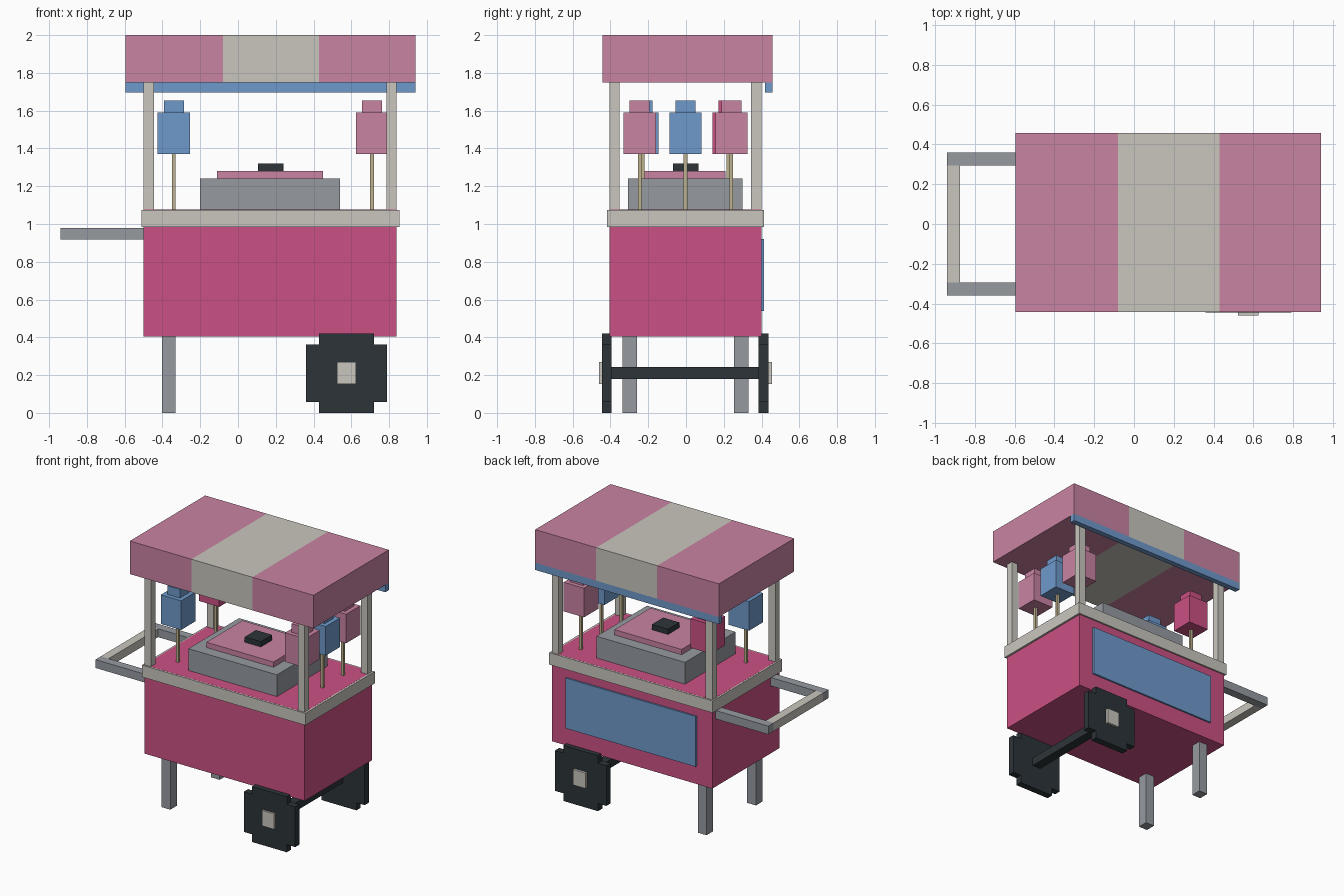
import bpy, bmesh
from mathutils import Vector

if "Cube" in bpy.data.objects:
    bpy.data.objects.remove(bpy.data.objects["Cube"], do_unlink=True)


def material(name, rgb):
    """Flat material from an 8-bit sRGB colour."""
    lin = [((c / 255 + 0.055) / 1.055) ** 2.4 for c in rgb] + [1.0]
    mat = bpy.data.materials.new(name)
    mat.diffuse_color = lin
    mat.use_nodes = True
    bsdf = next(n for n in mat.node_tree.nodes if n.type == 'BSDF_PRINCIPLED')
    bsdf.inputs["Base Color"].default_value = lin
    return mat


magenta = material("magenta", (203, 81, 132))
pink = material("pale pink", (202, 131, 164))
cream = material("cream", (201, 198, 190))
blue = material("blue", (111, 154, 204))
grey = material("grey", (150, 155, 161))
dark = material("charcoal", (44, 52, 57))
tan = material("tan", (190, 178, 142))


def finish(name, bm, *mats):
    bmesh.ops.recalc_face_normals(bm, faces=bm.faces[:])
    mesh = bpy.data.meshes.new(name)
    bm.to_mesh(mesh)
    bm.free()
    for m in mats:
        mesh.materials.append(m)
    obj = bpy.data.objects.new(name, mesh)
    bpy.context.collection.objects.link(obj)
    return obj


def box_bmesh(x, y, z):
    """Box spanning three (low, high) ranges."""
    bm = bmesh.new()
    bmesh.ops.create_cube(bm, size=1)
    for v in bm.verts:
        v.co = Vector([r[0] if c < 0 else r[1] for c, r in zip(v.co, (x, y, z))])
    return bm


def box(name, x, y, z, mat):
    return finish(name, box_bmesh(x, y, z), mat)


# Cabinet, whose top shows inside the counter rim
box("cabinet", (-0.5, 0.84), (-0.405, 0.40), (0.405, 1.0755), magenta)
box("counter_rim", (-0.512, 0.855), (-0.417, 0.412), (0.985, 1.075), cream)
box("back_panel", (-0.37, 0.72), (0.39, 0.413), (0.54, 0.92), blue)

# Canopy with three stripes
bm = box_bmesh((-0.595, 0.94), (-0.442, 0.458), (1.75, 2.0))
for cut in (-0.08, 0.43):
    bmesh.ops.bisect_plane(bm, geom=bm.verts[:] + bm.edges[:] + bm.faces[:],
                           plane_co=(cut, 0, 0), plane_no=(1, 0, 0))
for f in bm.faces:
    f.material_index = int(-0.08 < f.calc_center_median().x < 0.43)
finish("canopy", bm, pink, cream)
box("canopy_valance", (-0.595, 0.94), (0.417, 0.458), (1.695, 1.75), blue)

# Canopy posts
for side, x in (("right", (-0.5, -0.445)), ("left", (0.787, 0.84))):
    for end, y in (("front", (-0.405, -0.352)), ("back", (0.345, 0.40))):
        box(f"post_{end}_{side}", x, y, (1.07, 1.75), cream)

# Cooker on the counter
box("cooker_base", (-0.2, 0.54), (-0.306, 0.298), (1.07, 1.24), grey)
box("cooker_lid", (-0.11, 0.45), (-0.22, 0.21), (1.24, 1.28), pink)
box("lid_knob", (0.105, 0.24), (-0.07, 0.065), (1.28, 1.32), dark)


# Candy floss on sticks
def candy(name, x, y, mat):
    def block(part, half, z, m):
        box(f"{name}_{part}", (x - half, x + half), (y - half, y + half), z, m)
    block("stick", 0.01, (1.07, 1.37), tan)
    block("bag", 0.085, (1.37, 1.59), mat)
    block("cap", 0.053, (1.59, 1.655), mat)


candy("candy_left_front", 0.71, -0.245, pink)
candy("candy_left_middle", 0.71, -0.003, blue)
candy("candy_left_back", 0.71, 0.24, pink)
candy("candy_right_front", -0.34, -0.23, blue)
candy("candy_right_back", -0.34, 0.225, magenta)

# Push handle
for end, y in (("front", (-0.36, -0.295)), ("back", (0.295, 0.36))):
    box(f"handle_arm_{end}", (-0.94, -0.5), y, (0.917, 0.98), grey)
box("handle_grip", (-0.94, -0.875), (-0.295, 0.295), (0.917, 0.98), cream)

# Legs
for end, y in (("front", (-0.337, -0.26)), ("back", (0.253, 0.33))):
    box(f"leg_{end}", (-0.403, -0.33), y, (0, 0.405), grey)

# Stepped wheels, hubs and axle
quarter = [(0.145, 0.21), (0.145, 0.152), (0.215, 0.152)]
outline = (quarter + [(a, -b) for a, b in reversed(quarter)]
           + [(-a, -b) for a, b in quarter]
           + [(-a, b) for a, b in reversed(quarter)])
for end, y0, y1, hub in (("front", -0.445, -0.395, (-0.46, -0.44)),
                         ("back", 0.385, 0.437, (0.43, 0.455))):
    bm = bmesh.new()
    face = bm.faces.new([bm.verts.new((0.575 + a, y0, 0.21 + b)) for a, b in outline])
    ext = bmesh.ops.extrude_face_region(bm, geom=[face], use_keep_orig=True)
    bmesh.ops.translate(bm, vec=(0, y1 - y0, 0),
                        verts=[g for g in ext["geom"] if isinstance(g, bmesh.types.BMVert)])
    finish(f"wheel_{end}", bm, dark)
    box(f"wheel_hub_{end}", (0.523, 0.625), hub, (0.153, 0.27), cream)
box("axle", (0.54, 0.61), (-0.395, 0.385), (0.18, 0.243), dark)
